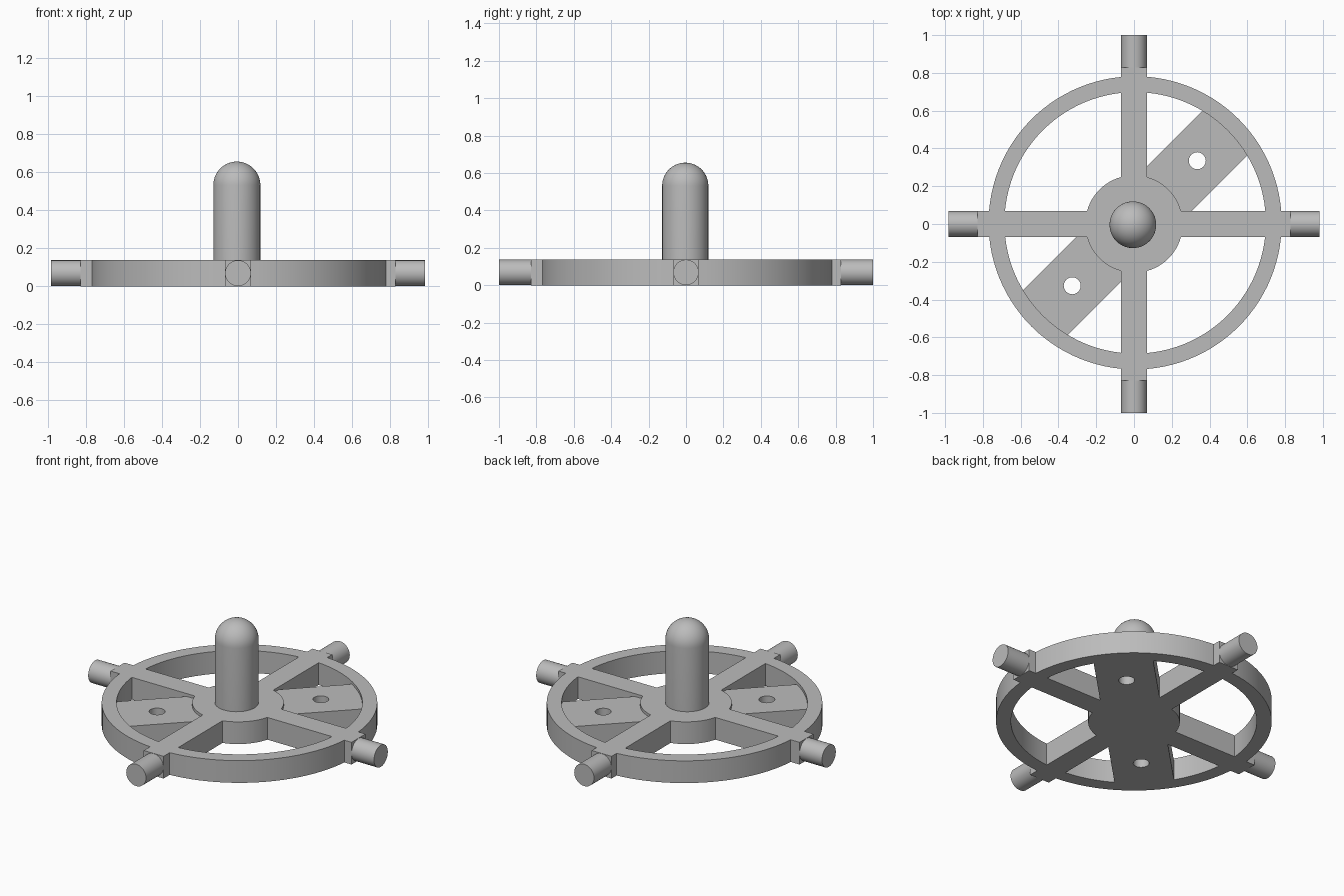
import bpy, bmesh, math
from mathutils import Matrix, Vector

if "Cube" in bpy.data.objects:
    bpy.data.objects.remove(bpy.data.objects["Cube"], do_unlink=True)

# One plain grey material
grey = bpy.data.materials.new("plain_grey")
grey.use_nodes = True
COLOUR = (0.5, 0.5, 0.5, 1)
grey.diffuse_color = COLOUR
grey.node_tree.nodes["Principled BSDF"].inputs["Base Color"].default_value = COLOUR

HEIGHT = 0.138        # frame height
HALF = 0.068          # half width of the spokes
HUB_R = 0.258
RIM_IN, RIM_OUT, RIM_C = 0.692, 0.776, 0.006
TAB = 0.828           # where the square spokes end
PLATE_TOP = 0.12


def finish(obj):
    """Give the object its material and smooth its round faces."""
    obj.data.materials.clear()
    obj.data.materials.append(grey)
    bpy.ops.object.select_all(action='DESELECT')
    obj.select_set(True)
    bpy.context.view_layer.objects.active = obj
    bpy.ops.object.shade_smooth_by_angle(angle=math.radians(30))


def mesh_object(name, bm):
    bmesh.ops.remove_doubles(bm, verts=bm.verts, dist=1e-5)
    bmesh.ops.recalc_face_normals(bm, faces=bm.faces)
    mesh = bpy.data.meshes.new(name)
    bm.to_mesh(mesh)
    bm.free()
    obj = bpy.data.objects.new(name, mesh)
    bpy.context.collection.objects.link(obj)
    finish(obj)
    return obj


def extruded(name, loops, height):
    """Flat shape with holes, raised from the ground to a height."""
    curve = bpy.data.curves.new(name + "_outline", 'CURVE')
    curve.dimensions = '2D'
    curve.fill_mode = 'BOTH'
    curve.extrude = height / 2
    for loop in loops:
        spline = curve.splines.new('POLY')
        spline.points.add(len(loop) - 1)
        for point, (x, y) in zip(spline.points, loop):
            point.co = (x, y, 0, 1)
        spline.use_cyclic_u = True
    helper = bpy.data.objects.new(name + "_outline", curve)
    bpy.context.collection.objects.link(helper)
    bm = bmesh.new()
    bm.from_mesh(helper.to_mesh())
    helper.to_mesh_clear()
    bpy.data.objects.remove(helper)
    bpy.data.curves.remove(curve)
    bmesh.ops.translate(bm, verts=bm.verts, vec=(0, 0, height / 2))
    return mesh_object(name, bm)


def quadrant_arc(radius, cx, cy, steps):
    """Arc between the two spokes that border one quadrant."""
    start = math.asin((HALF - cy) / radius)
    end = math.acos((HALF - cx) / radius)
    angles = [start + (end - start) * i / steps for i in range(steps + 1)]
    return [(cx + radius * math.cos(a), cy + radius * math.sin(a)) for a in angles]


# Wheel frame: rim, hub and spokes in one piece, with four windows
outline, windows = [], []
for sx, sy in ((1, 1), (-1, 1), (-1, -1), (1, -1)):
    cx, cy = sx * RIM_C, sy * RIM_C
    edge = [(TAB, HALF)] + quadrant_arc(RIM_OUT, cx, cy, 24) + [(HALF, TAB)]
    if sx * sy < 0:
        edge.reverse()
    outline += [(sx * x, sy * y) for x, y in edge]
    window = quadrant_arc(RIM_IN, cx, cy, 24) + quadrant_arc(HUB_R, 0, 0, 12)[::-1]
    windows.append([(sx * x, sy * y) for x, y in window])
extruded("wheel_frame", [outline] + windows, HEIGHT)

# Two diagonal mounting plates, each with a round hole
for name, side in (("back_left_plate", 1), ("front_right_plate", -1)):
    turn = Matrix.Rotation(math.radians(45), 2)
    plate = [(0.1, -0.168), (0.72, -0.168), (0.72, 0.168), (0.1, 0.168)]
    hole = [(0.468 + 0.045 * math.cos(math.tau * i / 32),
             0.045 * math.sin(math.tau * i / 32)) for i in range(32)]
    loops = [[tuple(side * (turn @ Vector(p)) + Vector((0.004, 0.004))) for p in loop]
             for loop in (plate, hole)]
    extruded(name, loops, PLATE_TOP)

# Four round pegs on the spoke ends
for name, angle, reach in (("left_peg", 0, 0.982), ("back_peg", 90, 1.0),
                           ("right_peg", 180, 0.982), ("front_peg", 270, 1.0)):
    bm = bmesh.new()
    bmesh.ops.create_cone(bm, cap_ends=True, segments=48, radius1=HALF,
                          radius2=HALF, depth=reach - 0.8)
    place = (Matrix.Rotation(math.radians(angle), 4, 'Z')
             @ Matrix.Translation(((reach + 0.8) / 2, 0, HEIGHT / 2))
             @ Matrix.Rotation(math.radians(90), 4, 'Y'))
    bmesh.ops.transform(bm, matrix=place, verts=bm.verts)
    mesh_object(name, bm)

# Central post with a domed top, turned from a profile
POST_R, DOME_Z = 0.1235, 0.532
profile = [(0, 0.1), (POST_R, 0.1)]
profile += [(POST_R * math.cos(math.pi / 2 * i / 14),
             DOME_Z + POST_R * math.sin(math.pi / 2 * i / 14)) for i in range(15)]
bm = bmesh.new()
verts = [bm.verts.new((r, 0, z)) for r, z in profile]
edges = [bm.edges.new(pair) for pair in zip(verts, verts[1:])]
bmesh.ops.spin(bm, geom=verts + edges, cent=(0, 0, 0), axis=(0, 0, 1),
               angle=math.tau, steps=56, use_duplicate=False)
bmesh.ops.translate(bm, verts=bm.verts, vec=(-0.006, -0.004, 0))
mesh_object("centre_post", bm)
